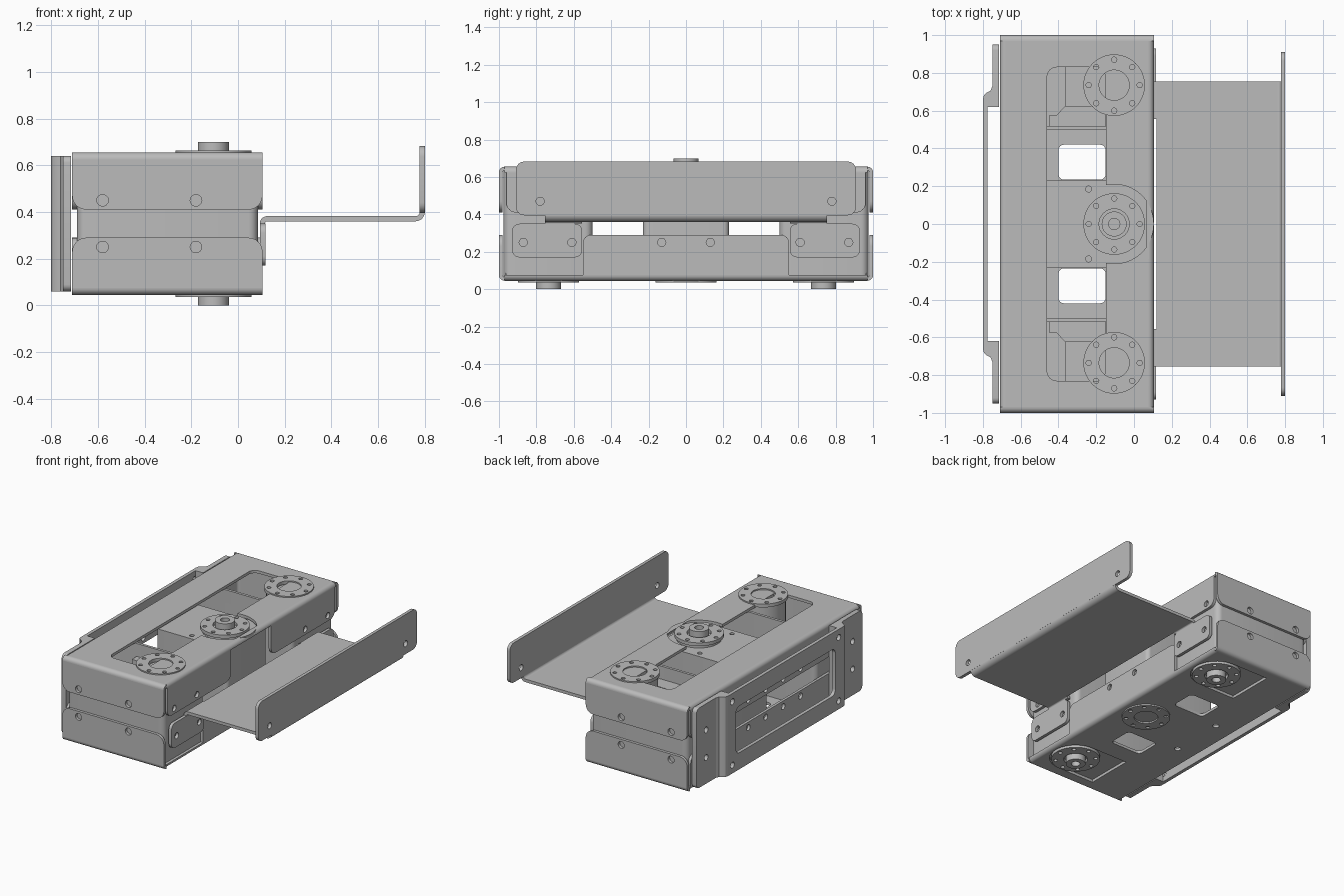
import bpy, bmesh
from math import sin, cos, pi, radians
from mathutils import Matrix

cube = bpy.data.objects.get("Cube")
if cube:
    bpy.data.objects.remove(cube)

steel = bpy.data.materials.new("brushed grey metal")
steel.use_nodes = True
GREY = (0.5, 0.5, 0.5, 1)
steel.diffuse_color = GREY
steel.node_tree.nodes["Principled BSDF"].inputs["Base Color"].default_value = GREY
parts = []

# Plate planes: local u, v, thickness -> world axes
PLANES = {"x": ((0, 0, 1), (1, 0, 0), (0, 1, 0)),
          "y": ((1, 0, 0), (0, 0, -1), (0, 1, 0)),
          "z": ((1, 0, 0), (0, 1, 0), (0, 0, 1))}


def arc(u, v, r, a0, a1, n=8):
    return [(u + r * cos(radians(a0 + (a1 - a0) * i / n)),
             v + r * sin(radians(a0 + (a1 - a0) * i / n))) for i in range(n + 1)]


def circle(u, v, r, n=32):
    return arc(u, v, r, 0, 360, n)[:-1]


def hole(u, v, r=0.022):
    return circle(u, v, r, 14)


def rect(u0, u1, v0, v1, r=0.0, corners=(1, 1, 1, 1)):
    """Rectangle, corners rounded from upper right going anticlockwise."""
    spots = ((u1, v1, -1, -1), (u0, v1, 1, -1), (u0, v0, 1, 1), (u1, v0, -1, 1))
    pts = []
    for i, (u, v, du, dv) in enumerate(spots):
        if r and corners[i]:
            pts += arc(u + du * r, v + dv * r, r, 90 * i, 90 * i + 90, 6)
        else:
            pts.append((u, v))
    return pts


def plate(name, plane, lo, hi, outline, holes=()):
    """Extrude a flat outline with holes between two positions."""
    curve = bpy.data.curves.new(name, "CURVE")
    curve.dimensions = "2D"
    curve.fill_mode = "BOTH"
    curve.extrude = (hi - lo) / 2
    for loop in [outline, *holes]:
        spline = curve.splines.new("POLY")
        spline.points.add(len(loop) - 1)
        for point, (u, v) in zip(spline.points, loop):
            point.co = (u, v, 0, 1)
        spline.use_cyclic_u = True
    helper = bpy.data.objects.new(name, curve)
    bpy.context.scene.collection.objects.link(helper)
    bpy.context.view_layer.update()
    graph = bpy.context.evaluated_depsgraph_get()
    mesh = bpy.data.meshes.new_from_object(helper.evaluated_get(graph))
    bpy.data.objects.remove(helper)
    turn = Matrix(PLANES[plane]).to_4x4()
    shift = [0, 0, 0]
    shift["xyz".index(plane)] = (lo + hi) / 2
    mesh.transform(Matrix.Translation(shift) @ turn)
    bm = bmesh.new()
    bm.from_mesh(mesh)
    bmesh.ops.remove_doubles(bm, verts=bm.verts, dist=0.0001)
    bmesh.ops.recalc_face_normals(bm, faces=bm.faces)
    bm.to_mesh(mesh)
    bm.free()
    mesh.materials.clear()
    mesh.materials.append(steel)
    ob = bpy.data.objects.new(name, mesh)
    bpy.context.scene.collection.objects.link(ob)
    parts.append(ob)
    return ob


def bend(name, plane, lo, hi, u, v, a0, r=0.03, t=0.02):
    """Quarter-round sheet bend."""
    plate(name, plane, lo, hi,
          arc(u, v, r, a0, a0 + 90) + arc(u, v, r - t, a0 + 90, a0))


# Upper and lower trays: face sheet, walls and bends
R = 0.03
L, W = -0.71, 0.105


def tray(name, up, face_holes):
    z = (lambda h: h) if up else (lambda h: 0.70 - h)
    span = lambda a, b: sorted((z(a), z(b)))
    plate(name + "_face", "z", *span(0.635, 0.655), rect(L + R, W - R, -0.97, 0.97), face_holes)
    low, high = span(0.41, 0.625)
    free = (0, 0, 1, 1) if up else (1, 1, 0, 0)
    for s in (-1, 1):
        plate(name + "_end_wall", "y", *sorted((s, s * 0.98)),
              rect(L, W, low, high, 0.06, free),
              [hole(x, z(0.45), 0.025) for x in (-0.58, -0.18)])
        turn = (0 if s > 0 else 90) if up else (270 if s > 0 else 180)
        bend(name + "_end_bend", "x", L, W, s * 0.97, z(0.625), turn)
    plate(name + "_back_wall", "x", L, L + 0.02, rect(-0.96, 0.96, low, high, 0.05, free),
          [hole(y, z(0.45)) for y in (-0.84, -0.3, -0.1, 0.1, 0.3, 0.84)])
    bend(name + "_back_bend", "y", -0.97, 0.97, L + R, z(0.625), 90 if up else 180)
    bend(name + "_front_bend", "y", -0.97, 0.97, W - R, z(0.625), 0 if up else 270)
    if up:
        for s in (-1, 1):
            plate(name + "_front_wall", "x", W - 0.02, W,
                  rect(*sorted((s * 0.23, s * 0.96)), low, high, 0.05, free),
                  [hole(s * 0.62, 0.45), hole(s * 0.88, 0.45)])
    else:
        plate(name + "_front_wall", "x", W - 0.02, W, rect(-0.55, 0.55, low, high, 0.04, free),
              [hole(-0.13, 0.25), hole(0.13, 0.25)])


HUB_X, HUB_Y = -0.105, 0.735
top_opening = ([(-0.15, 0.79), (-0.19, 0.83)] + arc(-0.41, 0.78, 0.05, 90, 180)
               + arc(-0.41, -0.78, 0.05, 180, 270) + [(-0.19, -0.83), (-0.15, -0.79)]
               + arc(HUB_X, 0, 0.21, -102, 102, 28))
tray("upper_tray", True, [top_opening])

base_holes = []
for s in (-1, 1):
    base_holes.append(rect(-0.40, -0.15, *sorted((s * 0.235, s * 0.42)), 0.03))
    y = s * HUB_Y
    base_holes.append(arc(HUB_X, y, 0.175, -90, 90, 20) + [(-0.40, y + 0.175), (-0.40, y - 0.175)])
    base_holes.append(hole(-0.55, s * 0.2))
tray("lower_tray", False, base_holes)


# Hub flanges with bolt circle and raised bosses
def flange(name, y, lo, hi):
    bolts = [hole(HUB_X + 0.135 * cos(k * pi / 4), y + 0.135 * sin(k * pi / 4), 0.014)
             for k in range(8)]
    plate(name, "z", lo, hi, circle(HUB_X, y, 0.163, 48), [circle(HUB_X, y, 0.08)] + bolts)


def boss(name, y, lo, hi):
    plate(name, "z", lo, hi, circle(HUB_X, y, 0.066), [circle(HUB_X, y, 0.03, 20)])


for y in (-HUB_Y, 0, HUB_Y):
    flange("upper_hub_flange", y, 0.64, 0.664)
    flange("lower_hub_flange", y, 0.035, 0.06)
    plate("hub_body", "z", 0.06, 0.635, circle(HUB_X, y, 0.15))
boss("upper_hub_boss", 0, 0.63, 0.70)
for s in (-1, 1):
    boss("lower_hub_boss", s * HUB_Y, 0.0, 0.07)

# Centre bracket: folded box under the middle hub
plate("centre_bracket_walls", "z", 0.066, 0.60, rect(-0.50, 0.075, -0.23, 0.23, 0.03),
      [rect(-0.48, 0.055, -0.21, 0.21, 0.015)])
plate("centre_bracket_top", "z", 0.60, 0.62, rect(-0.50, 0.075, -0.23, 0.23, 0.03),
      [hole(-0.24, 0.185, 0.016), hole(-0.24, -0.185, 0.016)])

# End brackets: tube walls, floor and stepped inner block
for s in (-1, 1):
    ys = lambda a, b: sorted((s * a, s * b))
    plate("end_bracket_walls", "z", 0.066, 0.634, rect(-0.69, 0.085, *ys(0.50, 0.975), 0.04),
          [rect(-0.67, 0.065, *ys(0.52, 0.955), 0.02)])
    plate("end_bracket_floor", "z", 0.066, 0.086, rect(-0.68, 0.075, *ys(0.51, 0.965)))
    block = [(-0.45, 0.50), (-0.45, 0.575), (-0.41, 0.575), (-0.365, 0.625),
             (-0.15, 0.625), (-0.15, 0.50)]
    plate("end_bracket_block", "z", 0.086, 0.54, [(x, s * y) for x, y in block])
    plate("end_bracket_step", "z", 0.086, 0.35, rect(-0.365, -0.20, *ys(0.62, 0.95)))

# Shelf with upright flange and hanging mounting tabs
plate("shelf", "z", 0.36, 0.382, rect(0.12, 0.76, -0.755, 0.755))
bend("shelf_flange_bend", "y", -0.755, 0.755, 0.76, 0.40, 270, 0.04, 0.022)
plate("shelf_flange", "x", 0.777, 0.80, rect(-0.91, 0.91, 0.395, 0.682, 0.045),
      [hole(-0.78, 0.47), hole(0.78, 0.47)])
for s in (-1, 1):
    near, far = sorted((s * 0.555, s * 0.93))
    bend("shelf_tab_bend", "y", *sorted((s * 0.555, s * 0.755)), 0.125, 0.35, 90, 0.032, 0.022)
    plate("shelf_tab", "x", 0.095, 0.117, rect(near, far, 0.17, 0.35, 0.04),
          [hole(s * 0.61, 0.25), hole(s * 0.87, 0.25)])

# Back window frame: raised panel, joggles and side flanges
plate("frame_panel", "x", -0.80, -0.775, rect(-0.66, 0.66, 0.06, 0.64),
      [rect(-0.57, 0.57, 0.18, 0.52, 0.04)]
      + [hole(y, z) for y in (-0.61, 0.61) for z in (0.12, 0.58)])
for s in (-1, 1):
    joggle = [(-0.715, 0.62), (-0.775, 0.62), (-0.775, 0.66), (-0.80, 0.66),
              (-0.795, 0.68), (-0.78, 0.695), (-0.76, 0.705), (-0.75, 0.73), (-0.715, 0.73)]
    plate("frame_joggle", "z", 0.06, 0.64, [(x, s * y) for x, y in joggle])
    plate("frame_side_flange", "x", -0.75, -0.715,
          rect(*sorted((s * 0.72, s * 0.95)), 0.06, 0.64, 0.03, (s > 0, s < 0, s < 0, s > 0)),
          [hole(s * 0.84, 0.25), hole(s * 0.84, 0.45)])

# Smooth the rounded edges, keep the folds crisp
bpy.ops.object.select_all(action="DESELECT")
for ob in parts:
    ob.select_set(True)
bpy.context.view_layer.objects.active = parts[0]
bpy.ops.object.shade_smooth_by_angle(angle=radians(30))
